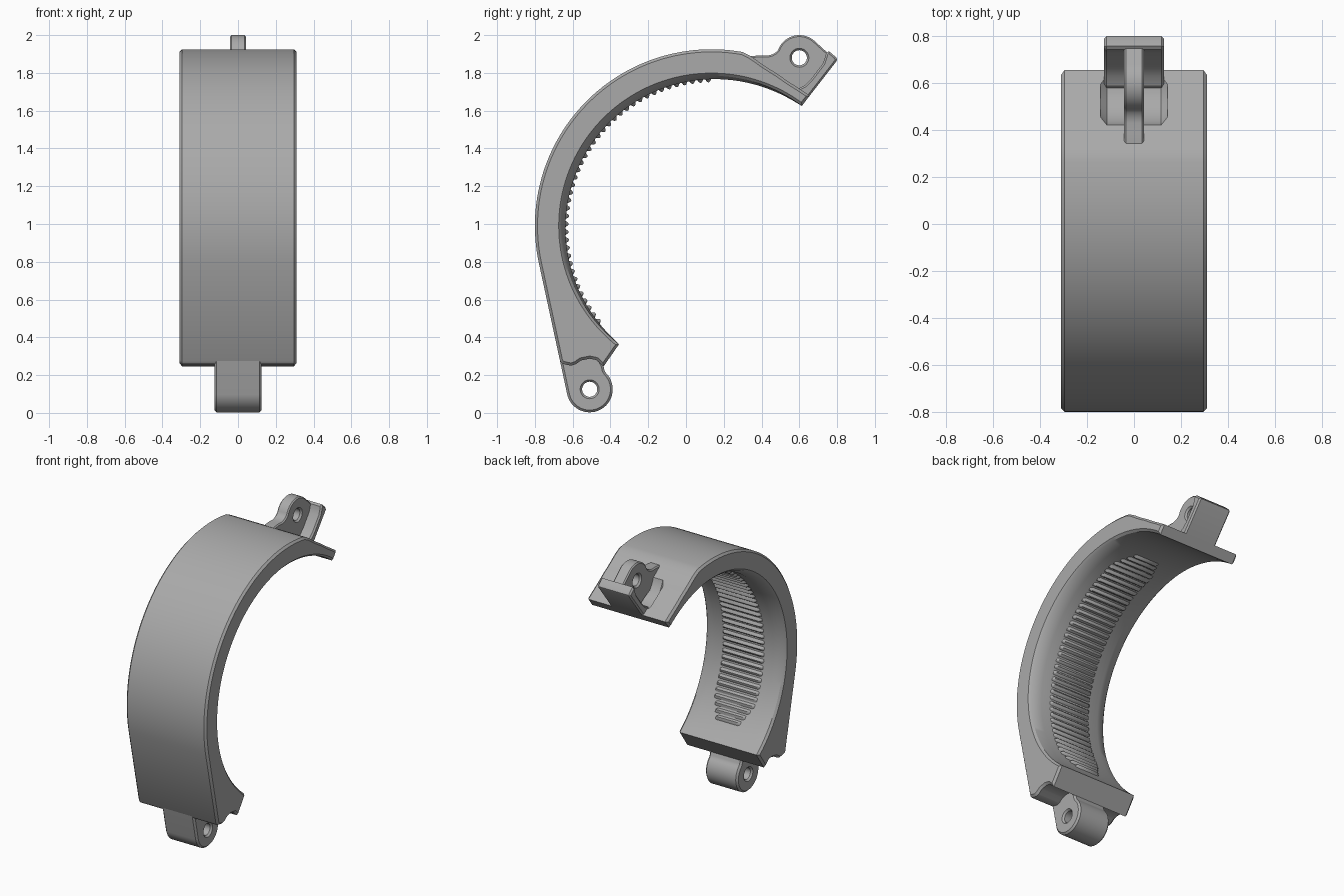
import bpy, bmesh, math
from math import sin, cos, pi, radians
from mathutils import Vector

if "Cube" in bpy.data.objects:
    bpy.data.objects.remove(bpy.data.objects["Cube"], do_unlink=True)

grey = bpy.data.materials.new("plain grey")
grey.use_nodes = True
grey.diffuse_color = (0.4, 0.4, 0.4, 1)
grey.node_tree.nodes["Principled BSDF"].inputs["Base Color"].default_value = (0.4, 0.4, 0.4, 1)

CY, CZ, R_OUT, R_IN = 0.135, 0.99, 0.935, 0.795   # ring centre and radii
A0, A1 = 53, 232                                   # angles of the two ends
LOW_PIN, TOP_PIN = (-0.51, 0.125), (0.60, 1.88)


def arc(cy, cz, r, a, b, n):
    """Points on a circle in the y-z plane, angles in degrees."""
    return [(cy + r * cos(radians(a + (b - a) * i / n)),
             cz + r * sin(radians(a + (b - a) * i / n))) for i in range(n + 1)]


def inset(pts, d):
    """Move a counter-clockwise outline inwards by d."""
    out = []
    for i, p in enumerate(pts):
        a, b, c = Vector(pts[i - 1]), Vector(p), Vector(pts[(i + 1) % len(pts)])
        u, v = (b - a).normalized(), (c - b).normalized()
        n = Vector((-u.y - v.y, u.x + v.x)).normalized()
        k = max(0.6, n.dot(Vector((-u.y, u.x))))
        out.append(tuple(b + n * d / k))
    return out


def loft(name, sections, angle=30):
    """Skin a list of (x, outline) sections and cap both ends."""
    bm = bmesh.new()
    rings = [[bm.verts.new((x, y, z)) for y, z in pts] for x, pts in sections]
    for r, s in zip(rings, rings[1:]):
        for i in range(len(r)):
            j = (i + 1) % len(r)
            bm.faces.new((r[i], r[j], s[j], s[i]))
    bm.faces.new(rings[0])
    bm.faces.new(rings[-1])
    bmesh.ops.recalc_face_normals(bm, faces=bm.faces)
    return finish(name, bm, angle)


def finish(name, bm, angle=30):
    me = bpy.data.meshes.new(name)
    bm.to_mesh(me)
    bm.free()
    me.materials.append(grey)
    ob = bpy.data.objects.new(name, me)
    bpy.context.collection.objects.link(ob)
    activate(ob)
    bpy.ops.object.shade_smooth_by_angle(angle=radians(angle))
    return ob


def activate(ob):
    bpy.ops.object.select_all(action='DESELECT')
    ob.select_set(True)
    bpy.context.view_layer.objects.active = ob


def slab(name, pts, w, bev):
    """Outline extruded to x = -w..w with chamfered rims."""
    small = inset(pts, bev)
    return loft(name, [(-w, small), (bev - w, pts), (w - bev, pts), (w, small)])


def cut(ob, cutter):
    cutter.hide_render = True
    mod = ob.modifiers.new("cut", 'BOOLEAN')
    mod.operation, mod.solver, mod.object = 'DIFFERENCE', 'EXACT', cutter
    activate(ob)
    bpy.ops.object.modifier_apply(modifier=mod.name)
    bpy.data.objects.remove(cutter, do_unlink=True)
    bpy.ops.object.shade_smooth_by_angle(angle=radians(30))


def pin_hole(ob, pin, w):
    """Drill a hole with countersunk mouths along x."""
    wide, thin = arc(*pin, 0.052, 0, 352.5, 47), arc(*pin, 0.04, 0, 352.5, 47)
    cut(ob, loft("hole_cutter", [(-w - .002, wide), (.012 - w, thin), (w - .012, thin), (w + .002, wide)]))


def bore(deg):
    """Bore radius: deepest in the middle of the ring, flush at the ends."""
    t = (deg - A0) / (A1 - A0)
    return R_IN - 0.026 * max(0, sin(pi * t)) ** 0.7


# --- curved band -----------------------------------------------------------
tail = [(-0.667, 0.275), (-0.655, 0.26), (-0.61, 0.25), (-0.585, 0.257), (-0.555, 0.278),
        (-0.51, 0.287), (-0.475, 0.28), (-0.455, 0.262), (-0.437, 0.245)]
step = [(0.655, 1.68), (0.60, 1.717), (0.54, 1.755), (0.48, 1.797), (0.435, 1.825),
        (0.40, 1.848), (0.37, 1.87), (0.34, 1.89)]
outer = step + arc(CY, CZ, R_OUT, 80, 192.6, 56) + tail
N = 80


def band(bore_fn):
    pts = []
    for i in range(N + 1):
        deg = A1 + (A0 - A1) * i / N
        r = bore_fn(deg)
        pts.append((CY + r * cos(radians(deg)), CZ + r * sin(radians(deg))))
    return outer + pts


edge, mid = band(lambda d: R_IN), band(bore)
rim = inset(edge, 0.014)
body = loft("curved_band", [(-.31, rim), (-.296, edge), (-.23, mid),
                            (.23, mid), (.296, edge), (.31, rim)])

# clearance pockets on both sides of the top lug
for s in (-1, 1):
    narrow, broad = arc(*TOP_PIN, 0.185, 0, 354, 59), arc(*TOP_PIN, 0.16, 0, 354, 59)
    cut(body, loft("pocket_cutter", [(s * .03, narrow), (s * .115, narrow), (s * .142, broad)]))

# --- lower hinge lug --------------------------------------------------------
low = arc(*LOW_PIN, 0.122, 192.6, 405, 40) + [
    (-0.432, 0.225), (-0.437, 0.25), (-0.50, 0.36), (-0.62, 0.32), (-0.667, 0.275)]
low_lug = slab("lower_lug", low, 0.125, 0.012)
pin_hole(low_lug, LOW_PIN, 0.125)

# --- upper lug: thin eye blended into the band ------------------------------
top = [(0.625, 1.65), (0.79, 1.87)] + arc(*TOP_PIN, 0.12, 50, 160, 22) + [
    (0.475, 1.908), (0.455, 1.897), (0.43, 1.891), (0.39, 1.893), (0.34, 1.888),
    (0.36, 1.80), (0.52, 1.72)]
top_lug = slab("upper_lug", top, 0.042, 0.008)
pin_hole(top_lug, TOP_PIN, 0.042)

# --- cross plate closing the upper lug --------------------------------------
plate = [(0.622, 1.637), (0.797, 1.862), (0.80, 1.872), (0.795, 1.882), (0.757, 1.915),
         (0.742, 1.905), (0.737, 1.885), (0.725, 1.85), (0.66, 1.765), (0.63, 1.735), (0.59, 1.715),
         (0.57, 1.68)]
slab("cross_plate", plate, 0.127, 0.01)

# --- ribbed grip pad inside the bore ----------------------------------------
RIBS, P0, P1 = 42, 90, 222
shape = [(0.0, 0), (0.22, 0.8), (0.4, 1), (0.58, 0.8), (0.8, 0)]   # one rib
bm = bmesh.new()
rows = []
for k in range(RIBS):
    u = (k + 0.5) / RIBS
    w = 0.165 * min(1, 0.55 + 5 * min(u, 1 - u))          # pad narrows at its ends
    for f, h in shape:
        deg = P0 + (P1 - P0) * (k + f) / RIBS
        base = bore(deg) + 0.002
        row = []
        for x, hh in ((-w, -0.2), (0.02 - w, h), (w - 0.02, h), (w, -0.2)):
            r = base - 0.019 * hh
            row.append(bm.verts.new((x, CY + r * cos(radians(deg)), CZ + r * sin(radians(deg)))))
        rows.append(row)
for a, b in zip(rows, rows[1:]):
    for i in range(3):
        bm.faces.new((a[i], b[i], b[i + 1], a[i + 1]))
bmesh.ops.recalc_face_normals(bm, faces=bm.faces)
mid_face = min(bm.faces, key=lambda f: abs(f.calc_center_median().z - CZ))
if sum(f.normal.y * f.calc_area() for f in bm.faces) < 0:   # face the bore axis
    bmesh.ops.reverse_faces(bm, faces=bm.faces)
finish("grip_ribs", bm, 35)
